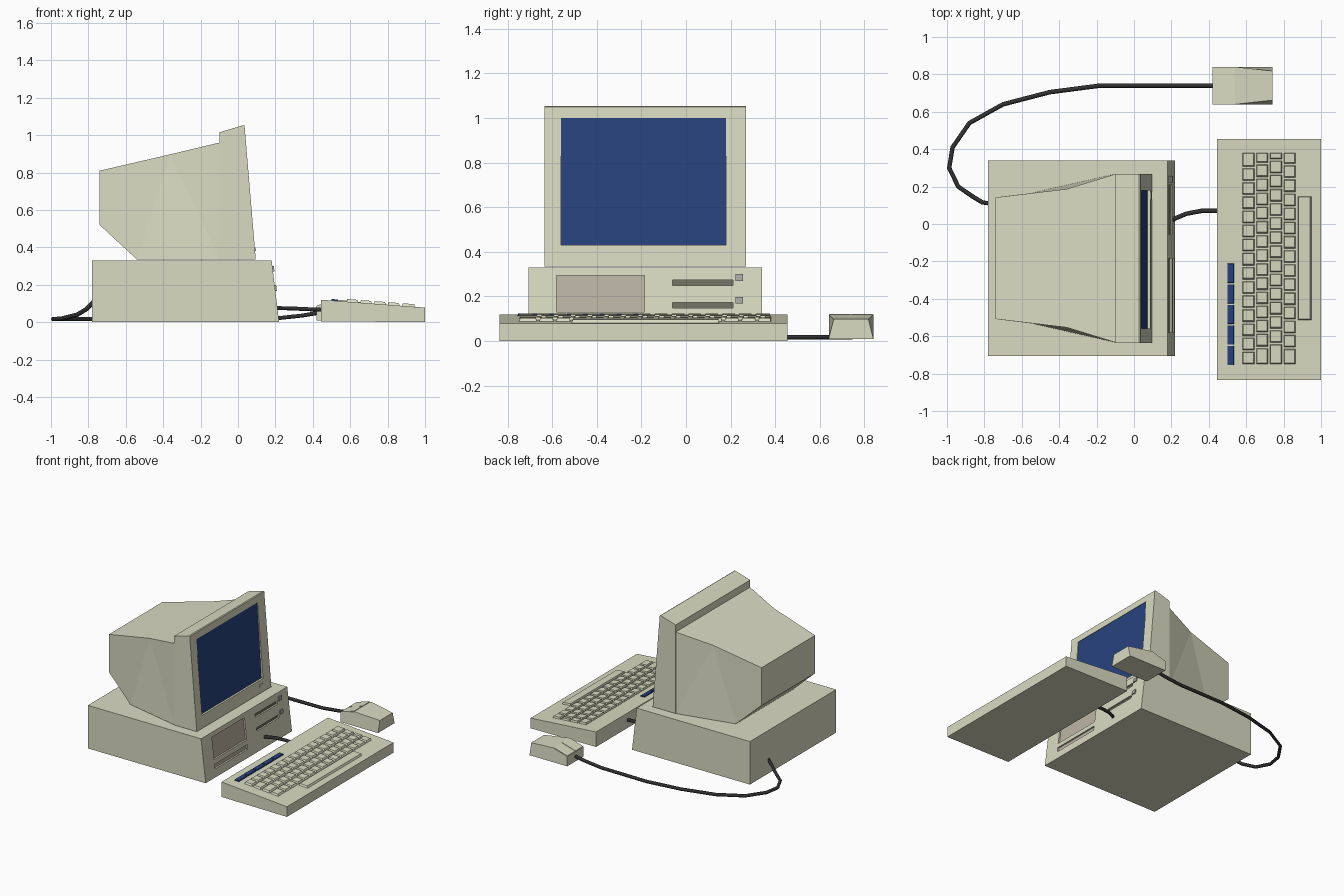
import bpy, bmesh
from mathutils import Vector

if "Cube" in bpy.data.objects:
    bpy.data.objects.remove(bpy.data.objects["Cube"])


def material(name, rgb):
    m = bpy.data.materials.new(name)
    m.diffuse_color = (*rgb, 1)
    m.use_nodes = True
    m.node_tree.nodes["Principled BSDF"].inputs["Base Color"].default_value = m.diffuse_color
    return m


BEIGE = material("beige", (0.70, 0.71, 0.54))
BLUE = material("blue", (0.02, 0.055, 0.21))
BROWN = material("brown", (0.50, 0.46, 0.37))
DARK = material("dark", (0.16, 0.16, 0.12))
GREY = material("grey", (0.40, 0.40, 0.38))
BLACK = material("black", (0.03, 0.03, 0.03))


def finish(name, bm, mat):
    bmesh.ops.recalc_face_normals(bm, faces=bm.faces)
    me = bpy.data.meshes.new(name)
    bm.to_mesh(me)
    bm.free()
    me.materials.append(mat)
    ob = bpy.data.objects.new(name, me)
    bpy.context.collection.objects.link(ob)
    return ob


def prism(name, profile, y0, y1, mat=BEIGE):
    """Side profile in x-z, extruded from y0 to y1."""
    bm = bmesh.new()
    face = bm.faces.new([bm.verts.new((x, y0, z)) for x, z in profile])
    ext = bmesh.ops.extrude_face_region(bm, geom=[face])
    verts = [v for v in ext["geom"] if isinstance(v, bmesh.types.BMVert)]
    bmesh.ops.translate(bm, verts=verts, vec=(0, y1 - y0, 0))
    return finish(name, bm, mat)


def cut(ob, cutter):
    cutter.hide_render = True
    mod = ob.modifiers.new("cut", "BOOLEAN")
    mod.operation = "DIFFERENCE"
    mod.solver = "EXACT"
    mod.object = cutter
    bpy.context.view_layer.objects.active = ob
    bpy.ops.object.modifier_apply(modifier=mod.name)
    bpy.data.objects.remove(cutter)


def cable(name, points):
    cu = bpy.data.curves.new(name, "CURVE")
    cu.dimensions = "3D"
    cu.bevel_depth = 0.012
    cu.bevel_resolution = 1
    cu.use_fill_caps = True
    sp = cu.splines.new("POLY")
    sp.points.add(len(points) - 1)
    for p, co in zip(sp.points, points):
        p.co = (*co, 1)
    cu.materials.append(BLACK)
    ob = bpy.data.objects.new(name, cu)
    bpy.context.collection.objects.link(ob)


# Desktop case with sloping front
case = prism("case", [(-0.78, 0), (0.22, 0), (0.18, 0.33), (-0.78, 0.33)], -0.705, 0.34)


def slab(z0, z1, d0, d1):
    """Profile that follows the case front between offsets d0 and d1."""
    f = lambda z: 0.22 - 0.04 * z / 0.33
    return [(f(z0) + d0, z0), (f(z0) + d1, z0), (f(z1) + d1, z1), (f(z1) + d0, z1)]


# Recessed drive bay, vent and two disk slots
for name, y0, y1, z0, z1, mat in (("drive_bay", -0.58, -0.185, 0.13, 0.295, BROWN),
                                  ("vent", -0.58, -0.185, 0.06, 0.095, BROWN),
                                  ("upper_disk_slot", -0.06, 0.21, 0.25, 0.275, DARK),
                                  ("lower_disk_slot", -0.06, 0.21, 0.148, 0.172, DARK)):
    cut(case, prism("cutter", slab(z0, z1, -0.016, 0.05), y0, y1))
    prism(name, slab(z0, z1, -0.018, -0.012), y0, y1, mat)
for name, z in (("upper_eject_button", 0.27), ("lower_eject_button", 0.168)):
    prism(name, slab(z, z + 0.03, -0.005, 0.008), 0.222, 0.256, GREY)

# Monitor bezel and recessed screen
bezel = prism("monitor_bezel", [(-0.10, 0.335), (0.095, 0.335), (0.035, 1.05),
                                (0.028, 1.053), (-0.10, 1.015)], -0.635, 0.268)
cut(bezel, prism("cutter", [(0.068, 0.43), (0.2, 0.43), (0.2, 1.0), (0.032, 1.0)], -0.56, 0.18))
prism("screen", [(0.064, 0.43), (0.072, 0.43), (0.036, 1.0), (0.028, 1.0)], -0.56, 0.18, BLUE)
prism("monitor_power_button", [(0.08, 0.38), (0.096, 0.38), (0.094, 0.40), (0.08, 0.40)], 0.13, 0.17)

# Tapered picture tube housing, symmetric about y = -0.183
half = [(-0.10, 0.45, 0.96), (-0.10, 0.45, 0.335), (-0.36, 0.37, 0.898),
        (-0.54, 0.35, 0.335), (-0.74, 0.325, 0.81), (-0.74, 0.325, 0.52)]
bm = bmesh.new()
L, R = [[bm.verts.new((x, -0.183 + s * y, z)) for x, y, z in half] for s in (1, -1)]
for s in (L, R):
    for f in ((0, 1, 2), (1, 3, 2), (2, 3, 5), (2, 5, 4)):
        bm.faces.new([s[i] for i in f])
for a, b in ((0, 1), (1, 3), (3, 5), (5, 4), (4, 2), (2, 0)):
    bm.faces.new((L[a], L[b], R[b], R[a]))
finish("monitor_housing", bm, BEIGE)

# Keyboard body
prism("keyboard_body", [(0.445, 0.005), (1.0, 0.0), (1.0, 0.078), (0.445, 0.12)], -0.835, 0.455)


def add_key(bm, x0, x1, y0, y1, height=0.014, taper=0.008):
    """Tapered key cap standing on the sloping keyboard top."""
    deck = lambda x: 0.12 - 0.042 * (x - 0.445) / 0.555
    rings = []
    for t, dz in ((0, -0.004), (taper, height)):
        rings.append([bm.verts.new((x, y, deck(x) + dz)) for x, y in
                      ((x0 + t * 0.5, y0 + t), (x1 - t, y0 + t),
                       (x1 - t, y1 - t * 0.5), (x0 + t * 0.5, y1 - t * 0.5))])
    for r in rings:
        bm.faces.new(r)
    for i in range(4):
        j = (i + 1) % 4
        bm.faces.new((rings[0][i], rings[0][j], rings[1][j], rings[1][i]))


# Four staggered key rows; end keys absorb the stagger
bm = bmesh.new()
pitch = 0.0755
for row, shift in enumerate((0, 0.02, 0.04, 0.015)):
    x0 = 0.58 + row * 0.0735
    edges = [-0.755] + [-0.755 + pitch * i + shift for i in range(1, 15)] + [0.385]
    for a, b in zip(edges, edges[1:]):
        add_key(bm, x0, x0 + 0.066, a + 0.004, b - 0.004)
finish("letter_keys", bm, BEIGE)

bm = bmesh.new()
add_key(bm, 0.876, 0.95, -0.515, 0.148)
finish("space_bar", bm, BEIGE)

bm = bmesh.new()
for i in range(5):
    y = -0.755 + i * 0.11
    add_key(bm, 0.50, 0.535, y, y + 0.103, 0.008, 0.002)
finish("function_keys", bm, BLUE)

# Mouse: flat underside, sloping top that narrows towards the palm end
mouse = prism("mouse_body", [(0.42, 0.01), (0.74, 0.01), (0.74, 0.098), (0.54, 0.12), (0.42, 0.085)],
              0.64, 0.84)
for v in mouse.data.vertices:
    if v.co.x > 0.7 and v.co.z > 0.05:
        v.co.y = 0.74 + (v.co.y - 0.74) * 0.78
for name, y0 in (("mouse_left_button", 0.643), ("mouse_right_button", 0.743)):
    prism(name, [(0.422, 0.082), (0.535, 0.115), (0.534, 0.122), (0.422, 0.089)], y0, y0 + 0.094)

# Cables
cable("mouse_cable", [(0.43, 0.74, 0.05), (0.34, 0.74, 0.035), (0.2, 0.74, 0.02), (-0.18, 0.74, 0.017),
                      (-0.45, 0.705, 0.017), (-0.70, 0.64, 0.017), (-0.88, 0.54, 0.017),
                      (-0.97, 0.41, 0.017), (-0.988, 0.30, 0.017), (-0.94, 0.20, 0.02),
                      (-0.86, 0.145, 0.04), (-0.81, 0.115, 0.07), (-0.77, 0.11, 0.11)])
cable("keyboard_cable", [(0.19, 0.01, 0.075), (0.22, 0.03, 0.075), (0.28, 0.055, 0.074),
                         (0.36, 0.07, 0.07), (0.46, 0.07, 0.066)])
